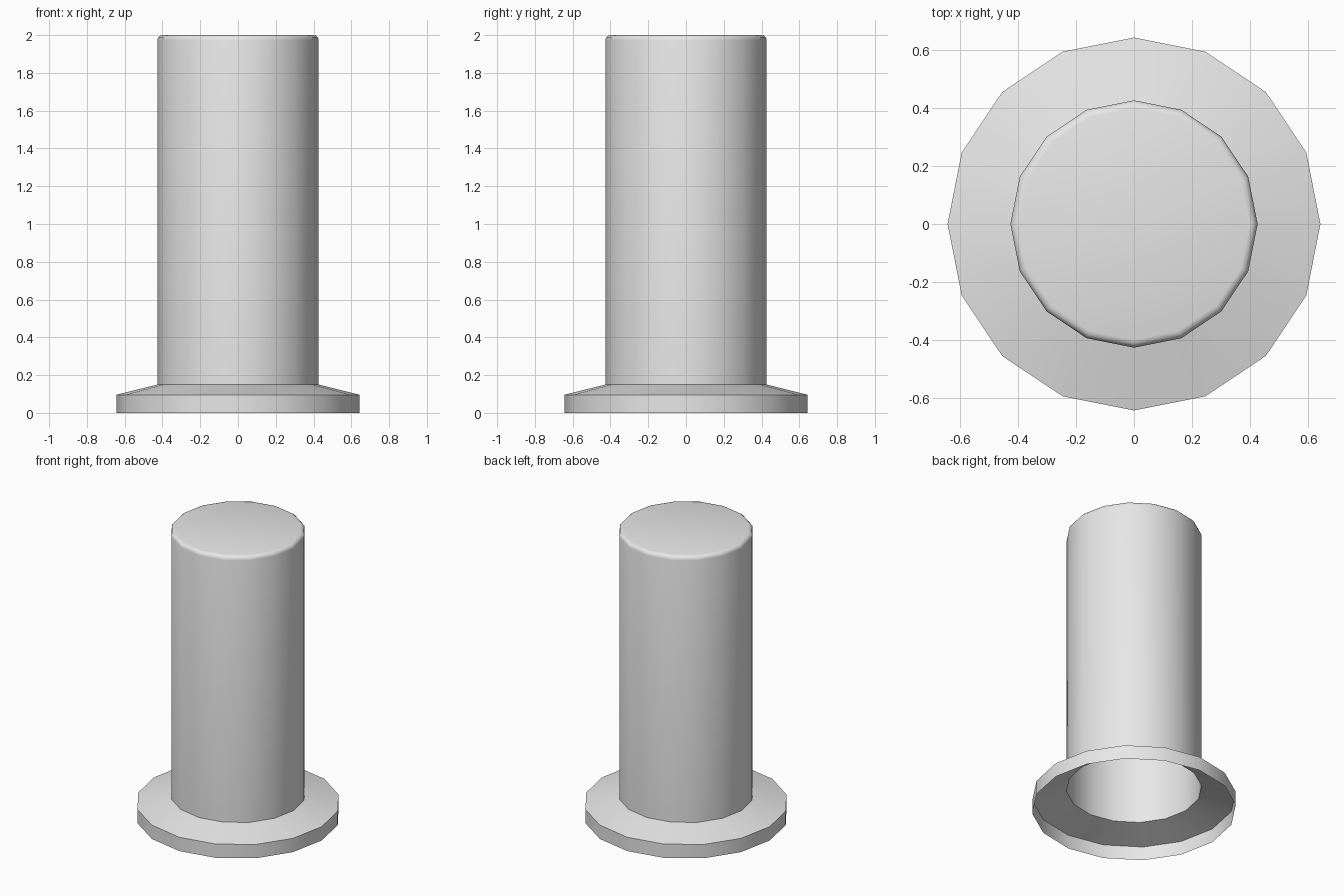
import bpy
import bmesh
from math import cos, sin, pi, radians

cube = bpy.data.objects.get("Cube")
if cube:
    bpy.data.objects.remove(cube, do_unlink=True)

SIDES = 16
BODY_R, FLANGE_R = 0.427, 0.644
HEIGHT, BEVEL = 2.0, 0.027
SLOPE_TOP, RIM_TOP = 0.15, 0.096

grey = bpy.data.materials.new("light grey")
grey.use_nodes = True
colour = (0.8, 0.8, 0.8, 1)
grey.diffuse_color = colour
grey.node_tree.nodes["Principled BSDF"].inputs["Base Color"].default_value = colour


def lathe(name, profile, cap=False):
    """Turn an upward (radius, height) profile into an open shell."""
    bm = bmesh.new()
    rings = [[bm.verts.new((r * cos(2 * pi * i / SIDES), r * sin(2 * pi * i / SIDES), z))
              for i in range(SIDES)] for r, z in profile]
    for low, high in zip(rings, rings[1:]):
        for i in range(SIDES):
            j = (i + 1) % SIDES
            bm.faces.new((low[i], low[j], high[j], high[i]))
    if cap:
        bm.faces.new(rings[-1])
    mesh = bpy.data.meshes.new(name)
    bm.to_mesh(mesh)
    bm.free()
    mesh.materials.append(grey)
    obj = bpy.data.objects.new(name, mesh)
    bpy.context.collection.objects.link(obj)
    bpy.ops.object.select_all(action="DESELECT")
    obj.select_set(True)
    bpy.context.view_layer.objects.active = obj
    bpy.ops.object.shade_smooth_by_angle(angle=radians(35))
    return obj


# Hollow barrel with a rounded top edge, open at the bottom
rounded = [(BODY_R - BEVEL + BEVEL * cos(a), HEIGHT - BEVEL + BEVEL * sin(a))
           for a in (k * pi / 6 for k in range(4))]
lathe("barrel", [(BODY_R, SLOPE_TOP)] + rounded, cap=True)

# Base flange: upright rim and sloping shoulder, open underneath
lathe("base_flange", [(FLANGE_R, 0), (FLANGE_R, RIM_TOP), (BODY_R, SLOPE_TOP)])
